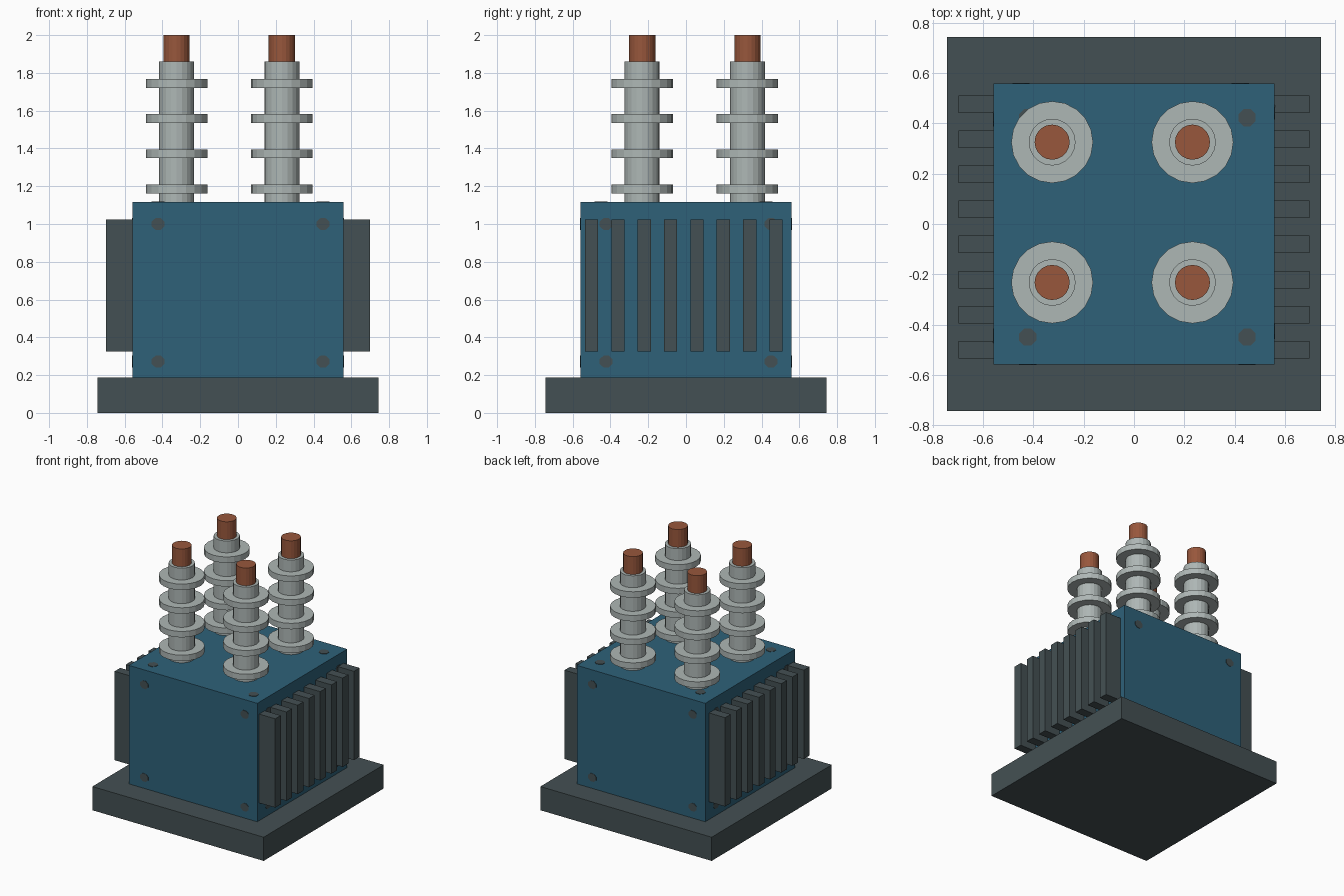
import bpy, bmesh, math
from mathutils import Matrix, Vector

if "Cube" in bpy.data.objects:
    bpy.data.objects.remove(bpy.data.objects["Cube"])

U = 2 / 43  # modelling unit


def material(name, rgb):
    def lin(c):
        c /= 255
        return c / 12.92 if c <= 0.04045 else ((c + 0.055) / 1.055) ** 2.4
    m = bpy.data.materials.new(name)
    m.diffuse_color = (*[lin(c) for c in rgb], 1)
    m.use_nodes = True
    m.node_tree.nodes["Principled BSDF"].inputs["Base Color"].default_value = m.diffuse_color
    return m


BLUE = material("tank_blue", (46, 97, 121))
SLATE = material("slate_grey", (68, 80, 83))
PORCELAIN = material("porcelain_grey", (174, 183, 181))
COPPER = material("terminal_copper", (152, 87, 60))


def finish(bm, name, mat):
    bmesh.ops.recalc_face_normals(bm, faces=bm.faces)
    me = bpy.data.meshes.new(name)
    bm.to_mesh(me)
    bm.free()
    me.materials.append(mat)
    ob = bpy.data.objects.new(name, me)
    bpy.context.collection.objects.link(ob)
    return ob


def box(name, lo, hi, mat):
    """Box between two corners given in units."""
    lo, hi = Vector(lo) * U, Vector(hi) * U
    bm = bmesh.new()
    bmesh.ops.create_cube(bm, size=1, matrix=Matrix.Translation((lo + hi) / 2)
                          @ Matrix.Diagonal((*(hi - lo), 1)))
    return finish(bm, name, mat)


def lathe(name, profile, x, y, mat, sides=20):
    """Solid of revolution from (radius, z) points in units."""
    bm = bmesh.new()
    rings = []
    for r, z in profile:
        rings.append([bm.verts.new(((x + r * math.cos(2 * math.pi * i / sides)) * U,
                                    (y + r * math.sin(2 * math.pi * i / sides)) * U, z * U))
                      for i in range(sides)])
    for a, b in zip(rings, rings[1:]):
        for i in range(sides):
            j = (i + 1) % sides
            bm.faces.new((a[i], a[j], b[j], b[i]))
    bm.faces.new(rings[0])
    bm.faces.new(rings[-1])
    return finish(bm, name, mat)


# Plinth and tank
box("base_plinth", (-16, -16, 0), (16, 16, 4), SLATE)
box("tank_body", (-12, -12, 4), (12, 12, 24), BLUE)

# Cooling fins on both sides
for side, x0, x1 in (("right", 12, 15), ("left", -15, -12)):
    for i in range(8):
        y = -11.5 + 3 * i
        box(f"{side}_cooling_fin_{i + 1}", (x0, y, 7), (x1, y + 1.5, 22), SLATE)

# Ribbed insulators with copper terminals
profile = [(2, 24)]
for z in (25, 29, 33, 37):
    profile += [(2, z), (3.5, z), (3.5, z + 1), (2, z + 1)]
profile.append((2, 40))
for x in (-7, 5):
    for y in (-5, 7):
        lathe("insulator", profile, x, y, PORCELAIN)
        lathe("terminal", [(1.5, 40), (1.5, 43)], x, y, COPPER)


# Flat bolt marks on the four walls and the lid
def bolt(name, local, rot, height):
    bm = bmesh.new()
    bmesh.ops.create_cone(bm, cap_ends=True, segments=8, radius1=0.037, radius2=0.037,
                          depth=0.006, matrix=Matrix.Rotation(math.pi / 8, 4, 'Z'))
    bmesh.ops.scale(bm, vec=(1, height, 1), verts=bm.verts)
    bmesh.ops.transform(bm, matrix=rot @ Matrix.Translation(local), verts=bm.verts)
    finish(bm, name, SLATE)


upright = Matrix.Rotation(math.pi / 2, 4, 'X')
for k, wall in enumerate(("front", "right", "back", "left")):
    turn = Matrix.Rotation(k * math.pi / 2, 4, 'Z') @ upright
    for x in (-0.423, 0.45):
        for z in (0.272, 1.0):
            bolt(f"{wall}_bolt", (x, z, 12 * U), turn, 0.9)
for x in (-0.423, 0.45):
    for y in (-0.45, 0.423):
        bolt("lid_bolt", (x, y, 24 * U), Matrix.Identity(4), 1)
